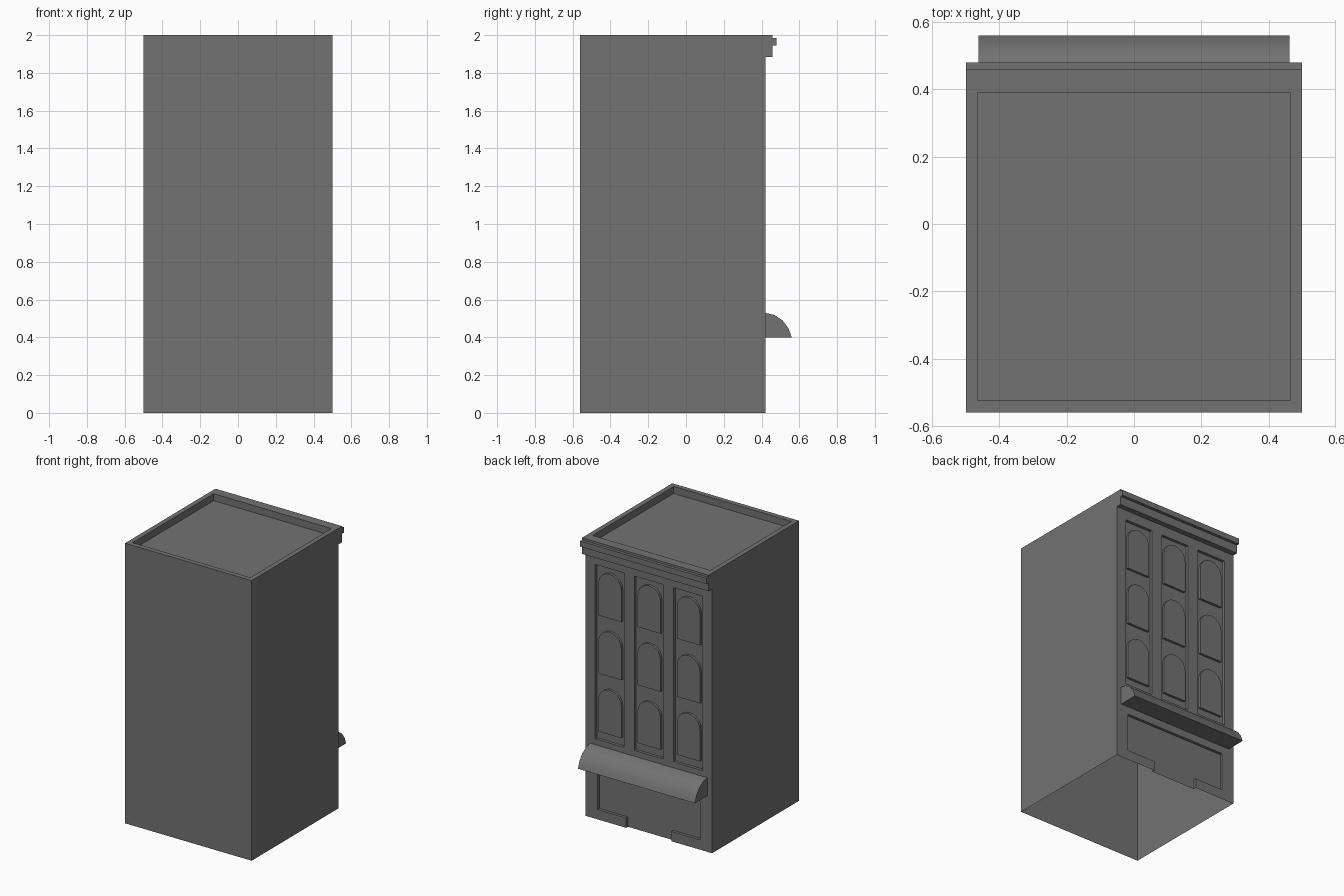
import bpy, bmesh, math

if "Cube" in bpy.data.objects:
    bpy.data.objects.remove(bpy.data.objects["Cube"])

WALL_Y = 0.42      # facade plane
PANEL_Y = 0.40     # recessed facade plane

grey = bpy.data.materials.new("dark_grey")
grey.diffuse_color = (0.17, 0.17, 0.17, 1)
grey.use_nodes = True
grey.node_tree.nodes["Principled BSDF"].inputs["Base Color"].default_value = grey.diffuse_color


def prism(name, pts, axis, a, b):
    """Extrude a profile: axis 'x' takes (y, z) points, axis 'y' takes (x, z) points."""
    def co(p, t):
        return (t, p[0], p[1]) if axis == 'x' else (p[0], t, p[1])
    bm = bmesh.new()
    lo = [bm.verts.new(co(p, a)) for p in pts]
    hi = [bm.verts.new(co(p, b)) for p in pts]
    n = len(pts)
    bm.faces.new(lo)
    bm.faces.new(hi[::-1])
    for i in range(n):
        j = (i + 1) % n
        bm.faces.new((lo[i], hi[i], hi[j], lo[j]))
    bmesh.ops.recalc_face_normals(bm, faces=bm.faces[:])
    me = bpy.data.meshes.new(name)
    bm.to_mesh(me)
    bm.free()
    me.materials.append(grey)
    ob = bpy.data.objects.new(name, me)
    bpy.context.collection.objects.link(ob)
    return ob


def rect(a0, a1, z0, z1):
    return [(a0, z0), (a1, z0), (a1, z1), (a0, z1)]


# Building body with the stepped cornice in its side profile
body = prism("building_body", [
    (-0.56, 0), (WALL_Y, 0), (WALL_Y, 1.885), (0.459, 1.885), (0.459, 1.945),
    (0.48, 1.945), (0.48, 1.985), (0.459, 1.985), (0.459, 2.0), (-0.56, 2.0)],
    'x', -0.5, 0.5)

# Cutters: roof well, three tall facade panels, shopfront with doorway
COLUMNS = (-0.31, 0.0, 0.31)
cutters = [prism("roof_cutter", rect(-0.525, 0.39, 1.95, 2.1), 'x', -0.465, 0.465)]
for cx in COLUMNS:
    cutters.append(prism("panel_cutter", rect(cx - 0.113, cx + 0.113, 0.57, 1.815),
                         'y', PANEL_Y, 0.6))
cutters.append(prism("shop_cutter", [
    (-0.405, 0.07), (-0.178, 0.07), (-0.178, -0.1), (0.178, -0.1),
    (0.178, 0.07), (0.405, 0.07), (0.405, 0.345), (-0.405, 0.345)],
    'y', PANEL_Y, 0.6))

for c in cutters:
    m = body.modifiers.new(c.name, 'BOOLEAN')
    m.operation = 'DIFFERENCE'
    m.solver = 'EXACT'
    m.object = c
bpy.context.view_layer.update()
dg = bpy.context.evaluated_depsgraph_get()
mesh = bpy.data.meshes.new_from_object(body.evaluated_get(dg))
body.modifiers.clear()
body.data = mesh
for c in cutters:
    bpy.data.objects.remove(c)

# The building is an open shell underneath
bm = bmesh.new()
bm.from_mesh(mesh)
floor = [f for f in bm.faces if all(abs(v.co.z) < 1e-4 for v in f.verts)]
bmesh.ops.delete(bm, geom=floor, context='FACES')
bm.to_mesh(mesh)
bm.free()

# Arched windows, three per panel
HALF = 0.091
for cx in COLUMNS:
    for z0 in (0.628, 1.042, 1.457):
        spring = z0 + 0.318 - HALF
        arch = [(cx + HALF * math.cos(math.pi * i / 10),
                 spring + HALF * math.sin(math.pi * i / 10)) for i in range(11)]
        prism("window", [(cx - HALF, z0), (cx + HALF, z0)] + arch,
              'y', PANEL_Y - 0.002, PANEL_Y + 0.017)

# Curved shop awning
awning = prism("awning", [
    (WALL_Y - 0.002, 0.40), (WALL_Y - 0.002, 0.529), (0.467, 0.519),
    (0.511, 0.490), (0.543, 0.447), (0.56, 0.40)], 'x', -0.462, 0.462)
bpy.ops.object.select_all(action='DESELECT')
awning.select_set(True)
bpy.context.view_layer.objects.active = awning
bpy.ops.object.shade_smooth_by_angle(angle=math.radians(35))
